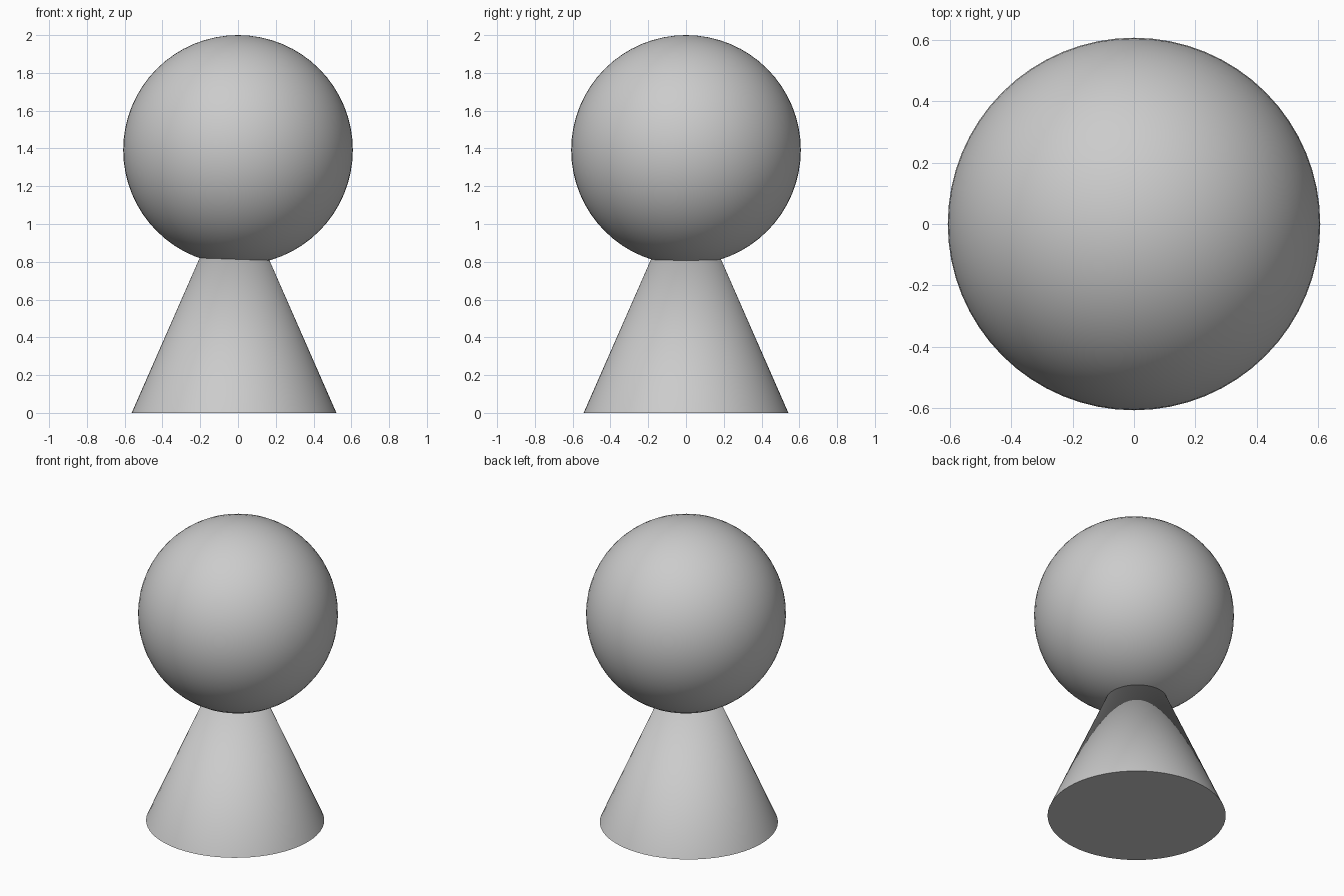
import bpy
from math import radians

cube = bpy.data.objects.get("Cube")
if cube:
    bpy.data.objects.remove(cube, do_unlink=True)

# Single plain grey
GREY = (0.6, 0.6, 0.6, 1.0)
grey = bpy.data.materials.new("light_grey")
grey.use_nodes = True
grey.diffuse_color = GREY
for node in grey.node_tree.nodes:
    if node.type == 'BSDF_PRINCIPLED':
        node.inputs["Base Color"].default_value = GREY


def finish(name):
    """Name, colour and smooth the newly added part."""
    part = bpy.context.object
    part.name = part.data.name = name
    part.data.materials.append(grey)
    bpy.ops.object.shade_smooth_by_angle(angle=radians(40))


# Cone body, set slightly to one side, its tip hidden inside the head
CONE_HEIGHT = 1.235
bpy.ops.mesh.primitive_cone_add(vertices=64, radius1=0.542, radius2=0, depth=CONE_HEIGHT,
                                location=(-0.021, 0, CONE_HEIGHT / 2))
finish("body")

# Ball head
HEAD_RADIUS = 0.608
bpy.ops.mesh.primitive_uv_sphere_add(segments=64, ring_count=32, radius=HEAD_RADIUS,
                                     location=(0, 0, 2 - HEAD_RADIUS))
finish("head")
